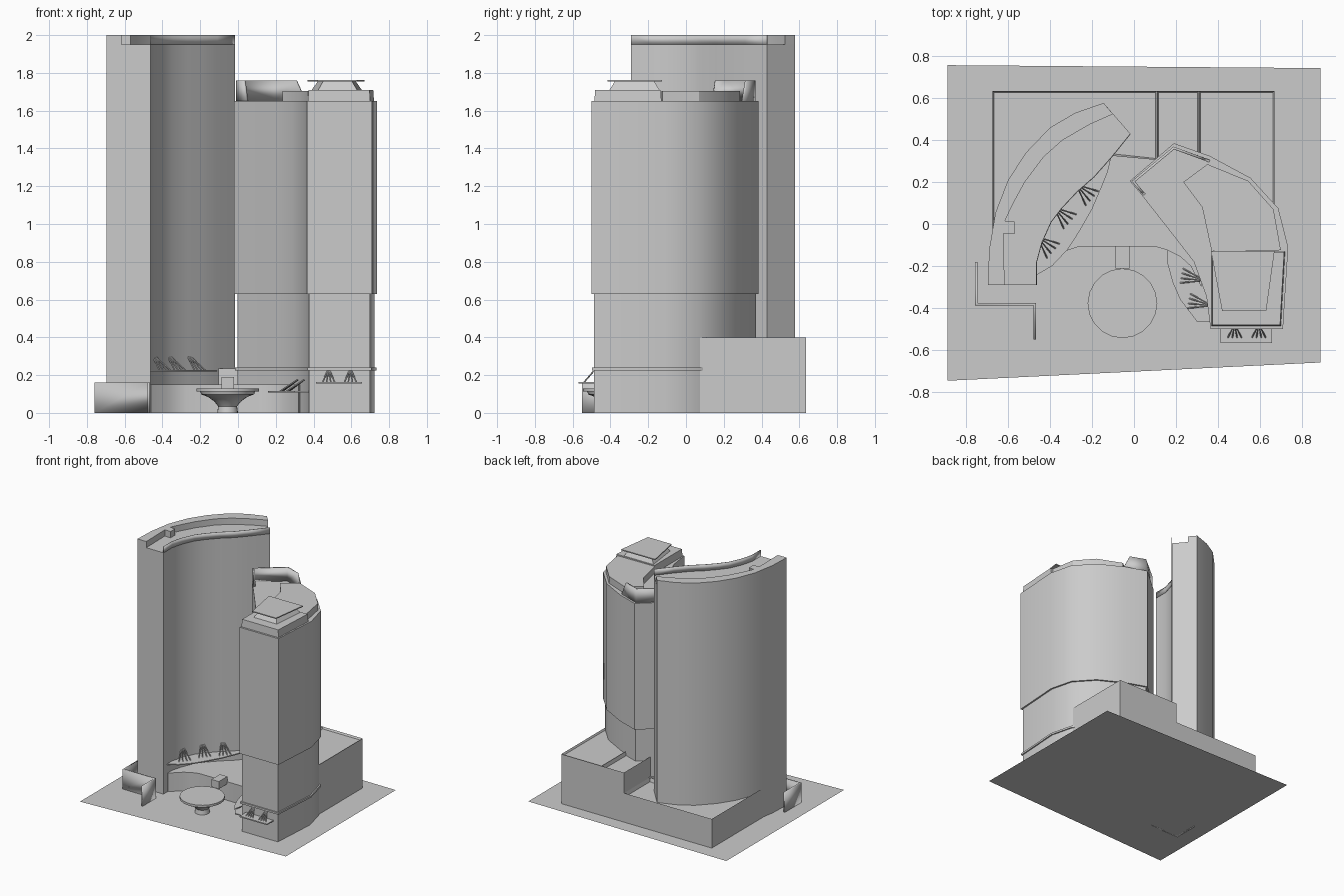
import bpy, bmesh, math
from mathutils import Vector

if "Cube" in bpy.data.objects:
    bpy.data.objects.remove(bpy.data.objects["Cube"])


def finish(name, bm):
    bmesh.ops.recalc_face_normals(bm, faces=bm.faces)
    me = bpy.data.meshes.new(name)
    bm.to_mesh(me)
    bm.free()
    ob = bpy.data.objects.new(name, me)
    bpy.context.collection.objects.link(ob)
    return ob


def loft(name, low, high, z0, z1, tray=0.0):
    """Solid between two matching outlines; tray sinks the roof behind a parapet."""
    bm = bmesh.new()
    a = [bm.verts.new((x, y, z0)) for x, y in low]
    b = [bm.verts.new((x, y, z1)) for x, y in high]
    bm.faces.new(a)
    top = bm.faces.new(b)
    n = len(a)
    for i in range(n):
        j = (i + 1) % n
        bm.faces.new((a[i], a[j], b[j], b[i]))
    bmesh.ops.recalc_face_normals(bm, faces=bm.faces)
    if tray:
        bmesh.ops.inset_region(bm, faces=[top], thickness=0.01)
        bmesh.ops.translate(bm, verts=top.verts, vec=(0, 0, -tray))
    return finish(name, bm)


def prism(name, pts, z0, z1, tray=0.0):
    return loft(name, pts, pts, z0, z1, tray)


def rect(x0, x1, y0, y1):
    return [(x0, y0), (x1, y0), (x1, y1), (x0, y1)]


def offset(pts, d):
    """Grow a counter-clockwise outline by d."""
    out = []
    n = len(pts)
    for i in range(n):
        p, q, r = (Vector(pts[(i + k) % n]) for k in (-1, 0, 1))
        e, f = (q - p).normalized(), (r - q).normalized()
        n1, n2 = Vector((e.y, -e.x)), Vector((f.y, -f.x))
        m = q + (n1 + n2) * (d / (1 + n1.dot(n2)))
        out.append((m.x, m.y))
    return out


def sheet(name, low, high, z0, z1, thick):
    """Thin standing wall along an open path."""
    bm = bmesh.new()
    a = [bm.verts.new((x, y, z0)) for x, y in low]
    b = [bm.verts.new((x, y, z1)) for x, y in high]
    for i in range(len(a) - 1):
        bm.faces.new((a[i], a[i + 1], b[i + 1], b[i]))
    ob = finish(name, bm)
    mod = ob.modifiers.new("thickness", 'SOLIDIFY')
    mod.thickness = thick
    mod.offset = 0
    mod.use_even_offset = True
    return ob


def fans(name, apexes, direction, length, half, drop):
    """Groups of four slim rods spreading from a wall point down to a canopy."""
    bm = bmesh.new()
    d = Vector((*direction, 0)).normalized()
    side = Vector((-d.y, d.x, 0))
    for apex in apexes:
        for k in (-1, -0.35, 0.35, 1):
            p = Vector(apex) + side * k * half * 0.2
            q = Vector(apex) + d * length + side * k * half - Vector((0, 0, drop))
            mat = (q - p).to_track_quat('Z', 'Y').to_matrix().to_4x4()
            mat.translation = (p + q) / 2
            bmesh.ops.create_cone(bm, cap_ends=True, segments=6, radius1=0.004,
                                  radius2=0.004, depth=(q - p).length, matrix=mat)
    return finish(name, bm)


def lathe(name, profile, cx, cy, n=20):
    bm = bmesh.new()
    rings = [[bm.verts.new((cx + r * math.cos(2 * math.pi * i / n),
                            cy + r * math.sin(2 * math.pi * i / n), z))
              for i in range(n)] for r, z in profile]
    for a, b in zip(rings, rings[1:]):
        for i in range(n):
            j = (i + 1) % n
            bm.faces.new((a[i], a[j], b[j], b[i]))
    bm.faces.new(rings[0])
    bm.faces.new(rings[-1])
    return finish(name, bm)


# Ground sheet
bm = bmesh.new()
bm.faces.new([bm.verts.new((x, y, 0)) for x, y in
              ((-0.89, -0.747), (0.89, -0.66), (0.89, 0.743), (-0.89, 0.757))])
finish("ground", bm)

# Tall crescent tower: body, raised outer roof band, thin inner parapet
outer = [(-0.697, -0.29), (-0.69, -0.12), (-0.66, 0.055), (-0.60, 0.21),
         (-0.515, 0.34), (-0.40, 0.46), (-0.28, 0.53), (-0.145, 0.577)]
inner = [(-0.017, 0.43), (-0.11, 0.315), (-0.19, 0.225), (-0.27, 0.155),
         (-0.345, 0.075), (-0.395, 0.01), (-0.44, -0.09), (-0.464, -0.18), (-0.464, -0.29)]
prism("tall_tower", outer + inner, 0, 1.95)
band = [(-0.10, 0.524), (-0.21, 0.475), (-0.34, 0.40), (-0.43, 0.32), (-0.52, 0.20),
        (-0.58, 0.09), (-0.615, 0.015), (-0.57, 0.012), (-0.57, -0.048),
        (-0.622, -0.045), (-0.617, -0.29)]
prism("tall_tower_roof_band", outer + band, 1.95, 2.0)
sheet("tall_tower_inner_parapet", inner, inner, 1.95, 2.0, 0.004)

# Faceted tower: recessed shaft, wider upper shaft, belt course
tower = [(-0.02, 0.205), (0.035, 0.14), (0.20, -0.07), (0.285, -0.18), (0.345, -0.345),
         (0.365, -0.50), (0.71, -0.50), (0.735, -0.11), (0.688, 0.075),
         (0.555, 0.22), (0.36, 0.325), (0.19, 0.385)]
shaft = offset(tower, -0.013)
prism("faceted_tower_lower", shaft, 0, 0.63)
prism("faceted_tower_upper", tower, 0.63, 1.65)
prism("faceted_tower_belt", offset(shaft, 0.01), 0.225, 0.24)

# Faceted tower roof: set-back storey, front base, hipped cap and slab
prism("roof_storey", [(0.235, 0.20), (0.325, 0.08), (0.37, -0.13), (0.70, -0.125),
                      (0.665, 0.07), (0.545, 0.205), (0.35, 0.285)], 1.65, 1.705)
base = [(0.37, -0.485), (0.70, -0.485), (0.72, -0.13), (0.37, -0.13)]
loft("roof_front_base", base, offset(base, -0.004), 1.65, 1.71)
cap = [(0.425, -0.405), (0.63, -0.405), (0.655, -0.14), (0.39, -0.14)]
loft("roof_cap", cap, offset(cap, -0.03), 1.71, 1.757)
prism("roof_cap_slab", [(0.42, -0.415), (0.63, -0.415), (0.67, -0.128), (0.367, -0.13)],
      1.755, 1.763)
sheet("roof_screen", [(0.05, 0.14), (-0.003, 0.203), (0.19, 0.362), (0.36, 0.30)],
      [(0.035, 0.157), (-0.003, 0.203), (0.19, 0.362), (0.31, 0.318)], 1.65, 1.76, 0.012)

# Podiums behind and between the towers
prism("high_podium", rect(0.11, 0.31, 0.07, 0.635), 0, 0.4, 0.03)
prism("high_podium_east", rect(0.31, 0.67, 0.07, 0.635), 0, 0.4, 0.015)
prism("low_podium", [(-0.675, -0.27), (-0.60, -0.27), (-0.55, 0.0), (-0.42, 0.22),
                     (-0.22, 0.36), (-0.107, 0.325), (0.11, 0.305), (0.11, 0.635),
                     (-0.675, 0.635)], 0, 0.235, 0.03)
prism("lobby", [(-0.50, -0.24), (-0.46, -0.235), (-0.38, -0.16), (-0.33, -0.13), (-0.27, -0.11),
                (0.11, -0.11), (0.16, -0.125), (0.22, -0.155), (0.27, -0.20), (0.32, -0.30),
                (0.34, -0.2), (0.25, 0.1), (0.11, 0.305), (-0.107, 0.325), (-0.2, 0.28),
                (-0.45, 0.0)], 0, 0.15)

# Entrance canopies with their rod fans
prism("left_canopy", [(-0.464, -0.243), (-0.39, -0.20), (-0.315, -0.12), (-0.26, -0.035),
                      (-0.20, 0.07), (-0.155, 0.175), (-0.125, 0.25), (-0.107, 0.325)]
      + inner[1:8], 0.218, 0.226)
fans("left_canopy_rods", [(-0.445, -0.075, 0.30), (-0.365, 0.065, 0.30), (-0.26, 0.175, 0.30)],
     (0.75, -0.66), 0.08, 0.045, 0.077)
prism("side_canopy", [(0.16, -0.125), (0.16, -0.19), (0.185, -0.28), (0.22, -0.36),
                      (0.30, -0.465), (0.375, -0.465), (0.36, -0.345), (0.29, -0.18),
                      (0.22, -0.11)], 0.108, 0.116)
fans("side_canopy_rods", [(0.315, -0.265, 0.175), (0.35, -0.385, 0.175)],
     (-0.97, 0.2), 0.09, 0.035, 0.062)
prism("front_canopy", rect(0.413, 0.657, -0.568, -0.485), 0.155, 0.164)
fans("front_canopy_rods", [(0.48, -0.49, 0.22), (0.595, -0.49, 0.22)],
     (0, -1), 0.05, 0.032, 0.058)

# Round dish on a flared stem, with its link to the lobby
lathe("round_dish", [(0.055, 0), (0.05, 0.035), (0.07, 0.06), (0.105, 0.085), (0.14, 0.098),
                     (0.145, 0.112), (0.166, 0.112), (0.166, 0.13)], -0.055, -0.378)
prism("dish_link", rect(-0.088, -0.022, -0.213, -0.105), 0.13, 0.19)

# Stepped garden wall
path = [(-0.753, -0.18), (-0.753, -0.383), (-0.473, -0.383), (-0.473, -0.55)]
sheet("garden_wall", path, path, 0, 0.16, 0.012)

# Smooth the curved walls, keep edges sharp
bpy.ops.object.select_all(action='SELECT')
bpy.context.view_layer.objects.active = bpy.context.selected_objects[0]
bpy.ops.object.shade_smooth_by_angle(angle=math.radians(30))
